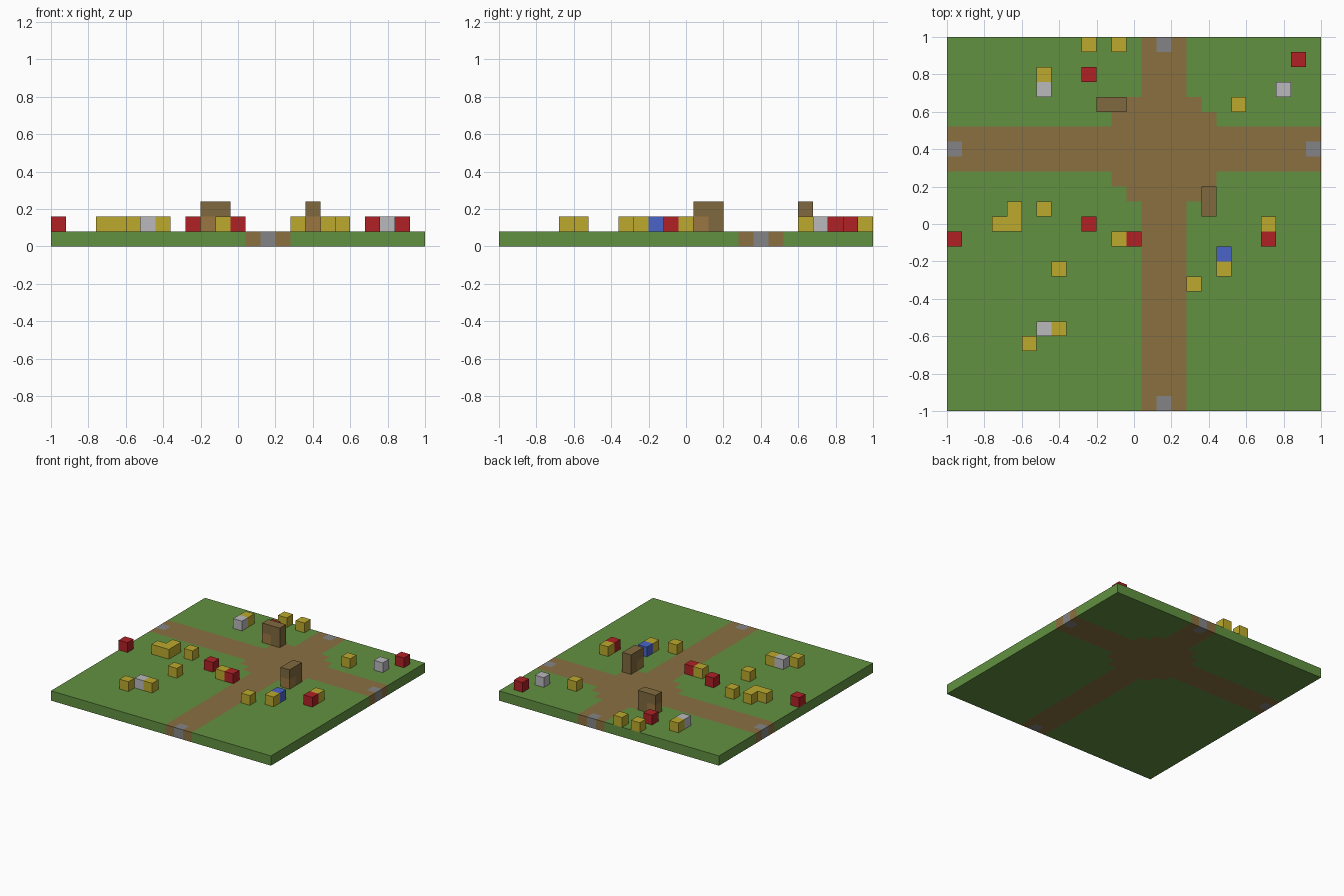
import bpy, bmesh
from mathutils import Vector

if "Cube" in bpy.data.objects:
    bpy.data.objects.remove(bpy.data.objects["Cube"], do_unlink=True)

CELL = 0.08


def material(name, rgb):
    linear = [((c / 255 + 0.055) / 1.055) ** 2.4 for c in rgb] + [1]
    mat = bpy.data.materials.new(name)
    mat.use_nodes = True
    mat.diffuse_color = linear
    mat.node_tree.nodes["Principled BSDF"].inputs["Base Color"].default_value = linear
    return mat


grass = material("grass green", (98, 145, 65))
dirt = material("dirt brown", (138, 112, 65))
stone = material("stone grey", (132, 132, 134))
wood = material("wood brown", (128, 105, 62))
light_wood = material("light wood", (155, 118, 66))
yellow = material("flower yellow", (188, 170, 46))
red = material("flower red", (177, 33, 37))
white = material("flower white", (186, 186, 190))
blue = material("flower blue", (75, 100, 200))


def make_object(name, bm, mats):
    mesh = bpy.data.meshes.new(name)
    bm.to_mesh(mesh)
    bm.free()
    for mat in mats:
        mesh.materials.append(mat)
    obj = bpy.data.objects.new(name, mesh)
    bpy.context.collection.objects.link(obj)
    return obj


def blocks(name, centres, mats, pale=None):
    """Joined cell-sized blocks; the block centred at `pale` takes the second material."""
    bm = bmesh.new()
    for centre in centres:
        cube = bmesh.ops.create_cube(bm, size=CELL)["verts"]
        bmesh.ops.translate(bm, verts=cube, vec=centre)
        for face in {f for v in cube for f in v.link_faces}:
            face.material_index = int(centre == pale)
    # Drop the walls where two blocks touch
    seen = {}
    for face in bm.faces:
        key = tuple(round(c * 100) for c in face.calc_center_median())
        seen.setdefault(key, []).append(face)
    inner = [f for pair in seen.values() if len(pair) > 1 for f in pair]
    bmesh.ops.delete(bm, geom=inner, context="FACES")
    bmesh.ops.remove_doubles(bm, verts=bm.verts, dist=0.001)
    return make_object(name, bm, mats)


# Ground slab: crossing paths that widen in steps, with a stone at each path end
def ground_colour(x, y):
    across, along = abs(x - 0.16), abs(y - 0.4)
    if max(abs(x), abs(y)) > 0.94 and min(across, along) < 0.02:
        return 2
    if min(across, along) < 0.1:
        return 1
    plaza = (along < 0.18 and across < 0.26) or (along < 0.26 and across < 0.22)
    return int(plaza)


bm = bmesh.new()
bmesh.ops.create_grid(bm, x_segments=25, y_segments=25, size=1)
bmesh.ops.translate(bm, verts=bm.verts, vec=(0, 0, CELL))
for face in bm.faces:
    centre = face.calc_center_median()
    face.material_index = ground_colour(centre.x, centre.y)
ground = make_object("ground", bm, [grass, dirt, stone])
solid = ground.modifiers.new("thickness", "SOLIDIFY")
solid.thickness = CELL
solid.offset = -1

# Flowers
flowers = {
    "yellow_flower": (yellow, [
        (-0.24, 0.96), (-0.08, 0.96), (-0.48, 0.8), (0.56, 0.64), (-0.48, 0.08),
        (-0.08, -0.08), (-0.4, -0.24), (0.72, 0), (0.48, -0.24), (0.32, -0.32),
        (-0.4, -0.56), (-0.56, -0.64)]),
    "red_flower": (red, [
        (-0.24, 0.8), (0.88, 0.88), (-0.24, 0), (-0.96, -0.08), (0, -0.08), (0.72, -0.08)]),
    "white_flower": (white, [(-0.48, 0.72), (0.8, 0.72), (-0.48, -0.56)]),
    "blue_flower": (blue, [(0.48, -0.16)]),
}
for name, (mat, spots) in flowers.items():
    for x, y in spots:
        blocks(name, [Vector((x, y, 1.5 * CELL))], [mat])

clump = [(-0.72, 0), (-0.64, 0), (-0.64, 0.08)]
blocks("yellow_flower_clump", [Vector((x, y, 1.5 * CELL)) for x, y in clump], [yellow])


# Wooden boards, two blocks wide and high, each with one pale block
def board(name, corner, step):
    start, step, up = Vector(corner), Vector(step), Vector((0, 0, CELL))
    cells = [start + step * i + up * k for i in range(2) for k in range(2)]
    blocks(name, cells, [wood, light_wood], pale=start)


board("back_board", (-0.16, 0.64, 1.5 * CELL), (CELL, 0, 0))
board("side_board", (0.4, 0.08, 1.5 * CELL), (0, CELL, 0))
